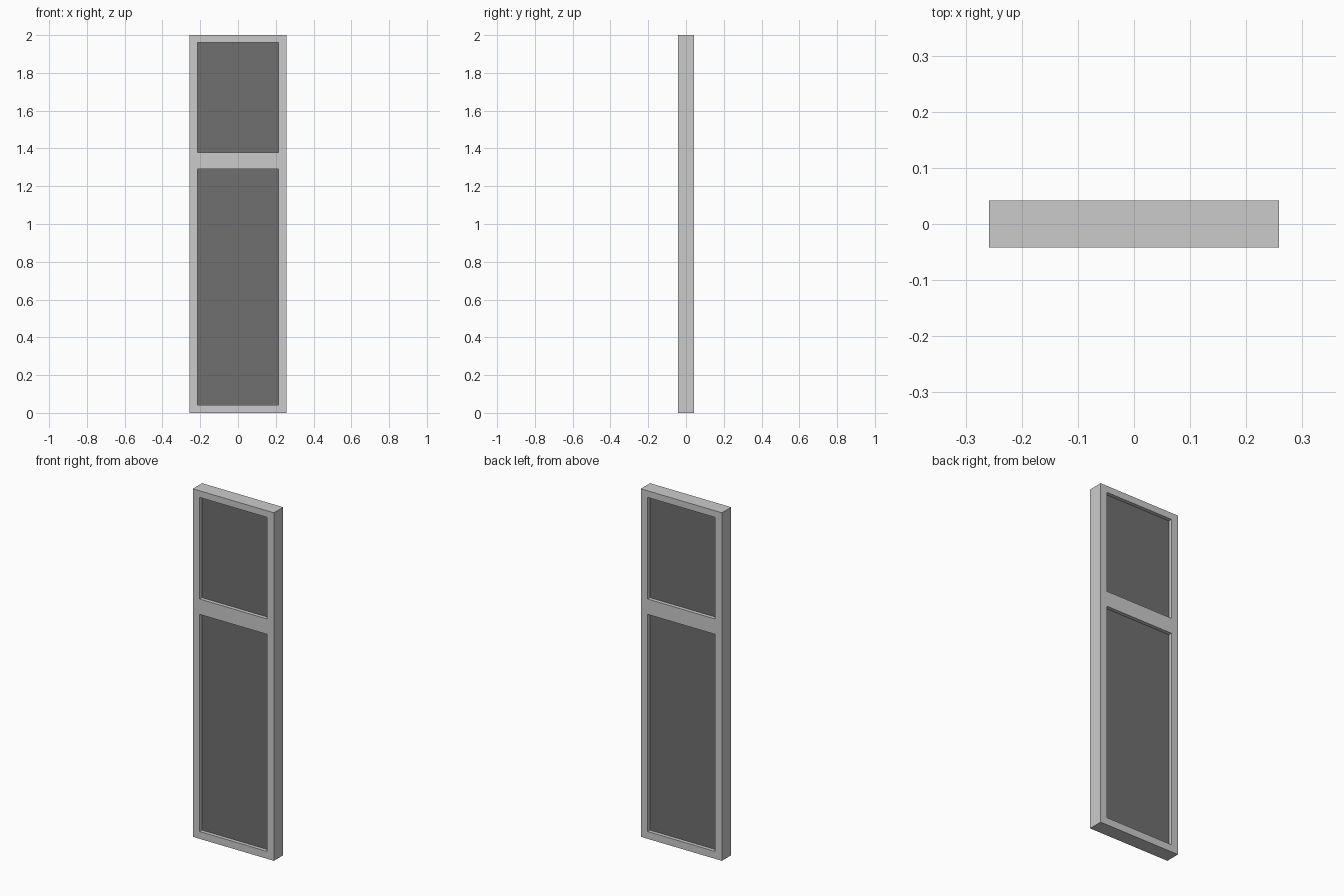
import bpy, math

if "Cube" in bpy.data.objects:
    bpy.data.objects.remove(bpy.data.objects["Cube"])

W, D, H = 0.258, 0.042, 2.0          # half width, half depth, height
IN = 0.215                           # half width of the openings
OPENINGS = {"lower_panel": (0.042, 1.29), "upper_panel": (1.378, 1.962)}
PANEL_HALF = 0.021                   # half thickness of the recessed panels


def add_loop(curve, half, z0, z1):
    s = curve.splines.new('POLY')
    s.points.add(3)
    for p, (x, z) in zip(s.points, ((-half, z0), (half, z0), (half, z1), (-half, z1))):
        p.co = (x, z, 0, 1)
    s.use_cyclic_u = True
    s.use_smooth = False


# Frame: outer outline with two openings, extruded through its depth
curve = bpy.data.curves.new("frame", 'CURVE')
curve.dimensions = '2D'
curve.fill_mode = 'BOTH'
curve.extrude = D
add_loop(curve, W, 0, H)
for z0, z1 in OPENINGS.values():
    add_loop(curve, IN, z0, z1)
frame = bpy.data.objects.new("frame", curve)
frame.rotation_euler.x = math.pi / 2
bpy.context.collection.objects.link(frame)
bpy.context.view_layer.objects.active = frame
frame.select_set(True)
bpy.ops.object.convert(target='MESH')

# Dark panels set back equally from both sides
dark = bpy.data.materials.new("dark_panel")
dark.diffuse_color = (0.16, 0.16, 0.16, 1)
dark.use_nodes = True
dark.node_tree.nodes["Principled BSDF"].inputs["Base Color"].default_value = dark.diffuse_color
for name, (z0, z1) in OPENINGS.items():
    bpy.ops.mesh.primitive_cube_add(size=1, location=(0, 0, (z0 + z1) / 2))
    panel = bpy.context.object
    panel.name = name
    panel.scale = (2 * IN, 2 * PANEL_HALF, z1 - z0)
    panel.data.materials.append(dark)
